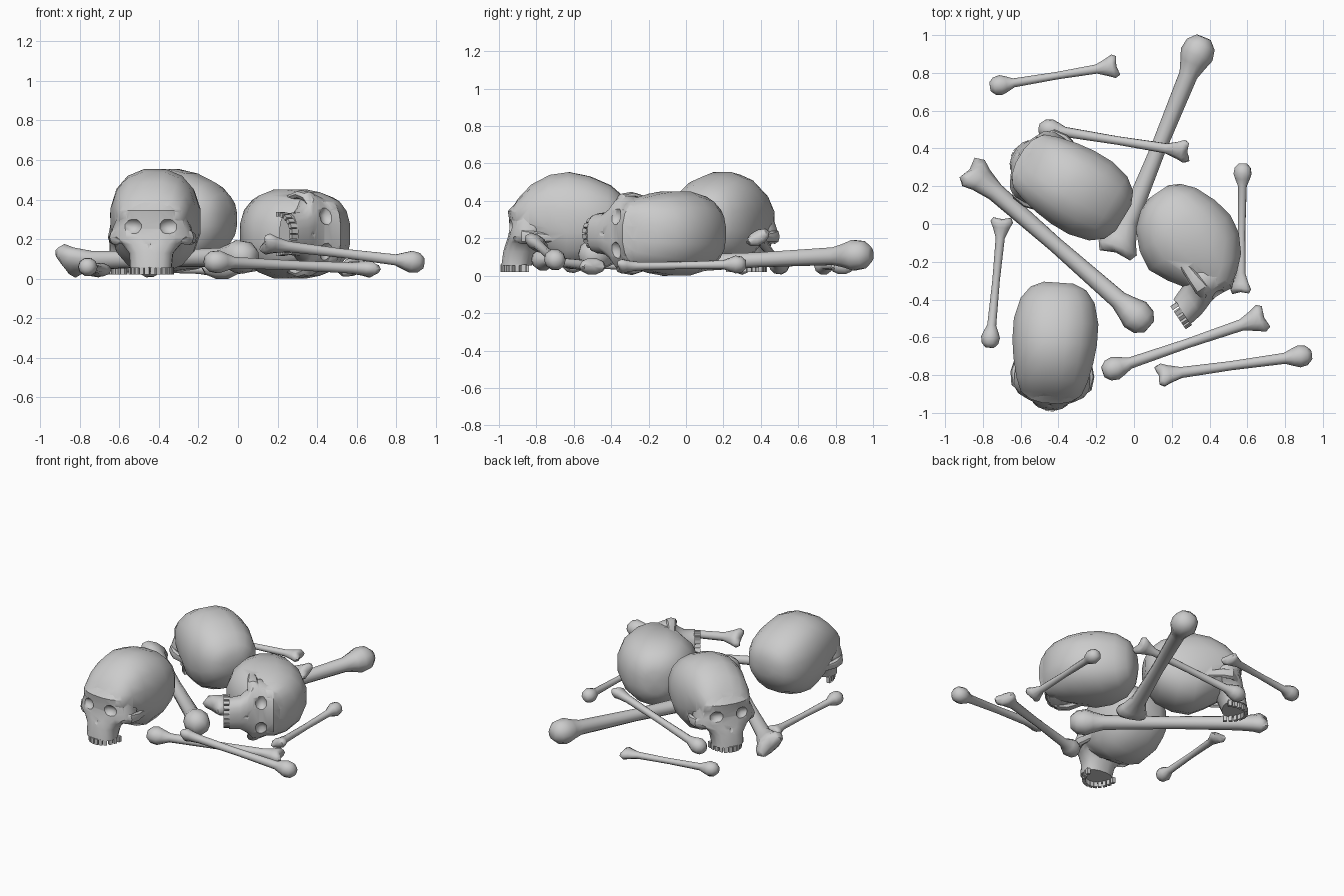
import bpy, bmesh, math
from mathutils import Vector, Matrix

if "Cube" in bpy.data.objects:
    bpy.data.objects.remove(bpy.data.objects["Cube"])

COL = bpy.context.collection


def smooth(ob, angle):
    bpy.ops.object.select_all(action='DESELECT')
    ob.select_set(True)
    bpy.context.view_layer.objects.active = ob
    bpy.ops.object.shade_smooth_by_angle(angle=math.radians(angle))


def finish(name, bm, angle=40):
    bmesh.ops.recalc_face_normals(bm, faces=bm.faces)
    me = bpy.data.meshes.new(name)
    bm.to_mesh(me)
    bm.free()
    ob = bpy.data.objects.new(name, me)
    COL.objects.link(ob)
    smooth(ob, angle)
    return ob


def loft(name, rings, angle=40):
    """Skin a list of equal-length rings and close both ends with a fan."""
    bm = bmesh.new()
    vs = [[bm.verts.new(p) for p in r] for r in rings]
    n = len(vs[0])
    for a, b in zip(vs, vs[1:]):
        for i in range(n):
            j = (i + 1) % n
            bm.faces.new((a[i], a[j], b[j], b[i]))
    for ring in (vs[0], vs[-1]):
        f = bm.faces.new(ring)
        bmesh.ops.poke(bm, faces=[f])
    return finish(name, bm, angle)


def superellipse(n, e):
    out = []
    for i in range(n):
        a = 2 * math.pi * (i + 0.5) / n
        c, s = math.cos(a), math.sin(a)
        out.append((math.copysign(abs(c) ** (2 / e), c), math.copysign(abs(s) ** (2 / e), s)))
    return out


def combine(ob, others, op):
    """Boolean each helper into ob, then delete the helper."""
    bpy.context.view_layer.objects.active = ob
    for c in others:
        m = ob.modifiers.new("combine", 'BOOLEAN')
        m.operation, m.solver, m.object = op, 'EXACT', c
        bpy.ops.object.modifier_apply(modifier=m.name)
        bpy.data.objects.remove(c)


def ball(name, loc, size):
    bm = bmesh.new()
    bmesh.ops.create_uvsphere(bm, u_segments=10, v_segments=7, radius=1,
                              matrix=Matrix.Translation(loc) @ Matrix.Diagonal((*size, 1)))
    ob = finish(name, bm)
    ob.hide_render = True
    return ob


# Cranium: sections along the forward axis (forward, bottom, top, half width)
sections = [(-.315, -.06, .07, .08), (-.285, -.13, .13, .15), (-.22, -.205, .187, .2),
            (-.11, -.255, .235, .228), (0, -.27, .258, .228), (.1, -.22, .243, .215),
            (.2, -.15, .19, .192), (.27, -.08, .115, .165), (.298, -.03, .07, .13)]
cranium = loft("bone", [[(hw * x, -f, (b + t) / 2 + (t - b) / 2 * z) for x, z in superellipse(16, 2.35)]
                        for f, b, t, hw in sections])

# Face: horizontal sections (height, front, back, half width)
sections = [(-.245, .362, .2, .105), (-.17, .352, .17, .112), (-.125, .338, .14, .15),
            (-.09, .325, .11, .203), (-.05, .318, .09, .203), (.0, .32, .08, .182), (.045, .327, .1, .172),
            (.09, .285, .1, .14)]
face = loft("face_bone", [[(hw * x, -((f + b) / 2 + (f - b) / 2 * y), z) for x, y in superellipse(16, 2.4)]
                          for z, f, b, hw in sections])

# Cheek arches hugging the skull
arches = []
for s, side in ((-1, "right"), (1, "left")):
    path = [(.14, .28, -.085, .035), (.185, .24, -.09, .04), (.2, .17, -.095, .032), (.18, .06, -.1, .02)]
    arches.append(loft(side + "_cheek_arch", [
        [(s * (x + .7 * r * math.cos(a)), -f, z + r * math.sin(a))
         for a in [k * math.pi / 4 for k in range(8)]] for x, f, z, r in path]))

# Join the skull bone, then carve shallow eye sockets and nose opening
cutters = [ball("socket_cutter", (s * .095, -.355, -.035), (.062, .075, .048)) for s in (-1, 1)]
cutters.append(ball("nose_cutter", (0, -.365, -.115), (.028, .035, .045)))
combine(cranium, [face] + arches, 'UNION')
combine(cranium, cutters, 'DIFFERENCE')
smooth(cranium, 45)

# Upper teeth along an arc
bm = bmesh.new()
for i in range(12):
    a = math.radians(4 + 172 * i / 11)
    m = (Matrix.Translation((.1 * math.cos(a), -.225 - .132 * math.sin(a), -.26))
         @ Matrix.Rotation(-a + math.pi / 2, 4, 'Z') @ Matrix.Diagonal((.023, .022, .04, 1)))
    bmesh.ops.create_cube(bm, size=1, matrix=m)
teeth = finish("teeth", bm, 20)

# Place three skulls: two upright, one lying on its side
parts = [cranium, teeth]
fa = math.radians(-56)
lying = Matrix(((0, -math.cos(fa), -math.sin(fa)), (0, -math.sin(fa), math.cos(fa)), (-1, 0, 0))).to_4x4()
places = [("front", Matrix.Translation((-.42, -.625, .3)) @ Matrix.Rotation(math.radians(-4), 4, 'Z')),
          ("back", Matrix.Translation((-.325, .195, .3)) @ Matrix.Rotation(math.radians(-121), 4, 'Z')),
          ("lying", Matrix.Translation((.3, -.095, .226)) @ lying)]
for tag, mat in places:
    for p in parts:
        ob = p.copy()
        ob.name = tag + "_skull_" + p.name
        COL.objects.link(ob)
        ob.matrix_world = mat
for p in parts:
    bpy.data.objects.remove(p)


def bone(name, start, end, r, shaft, roll=0):
    """Knob at start, two-lobed joint at end."""
    start, end = Vector(start), Vector(end)
    axis = (end - start).normalized()
    L = (end - start).length
    side = Matrix.Rotation(roll, 3, axis) @ axis.cross(Vector((0, 0, 1))).normalized()
    up = side.cross(axis)
    # distance along axis, half width, half thickness, lobe length
    prof = [(-r, .45 * r, .45 * r, 0), (-.55 * r, .88 * r, .85 * r, 0), (.1 * r, r, .95 * r, 0),
            (.65 * r, .8 * r, .75 * r, 0), (1.4 * r, shaft * 1.08, shaft * 1.08, 0),
            (L * .5, shaft * .9, shaft * .9, 0), (L - 1.7 * r, shaft * 1.1, shaft * 1.05, 0),
            (L - .6 * r, .9 * r, .6 * r, 0), (L - .1 * r, 1.2 * r, .72 * r, .2 * r),
            (L + .2 * r, .95 * r, .5 * r, .45 * r)]
    rings = []
    for t, w, h, lobe in prof:
        ring = []
        for i in range(10):
            a = 2 * math.pi * i / 10
            c, s = math.cos(a), math.sin(a)
            ext = lobe * (abs(c) - .35) * (1.2 if c > 0 else .8)
            ring.append(start + axis * (t + ext) + side * (w * c) + up * (h * s))
        rings.append(ring)
    loft(name, rings, 60)


# Long bones
bone("thigh_bone_back", (.335, .905, .11), (-.085, -.125, .06), .09, .046)
bone("thigh_bone_left", (.013, -.485, .11), (-.85, .27, .09), .09, .046, .7)
# Shorter bones
bone("arm_bone_front", (-.105, -.765, .085), (.67, -.5, .05), .063, .028)
bone("arm_bone_right", (.88, -.70, .085), (.15, -.80, .175), .06, .027, .6)
bone("arm_bone_back", (-.445, .50, .06), (.265, .385, .205), .057, .025, .5)
bone("small_bone_right", (.575, .27, .06), (.565, -.345, .05), .05, .022, .4)
bone("small_bone_back", (-.71, .735, .055), (-.11, .835, .045), .053, .022)
bone("small_bone_left", (-.76, -.605, .06), (-.70, .01, .045), .05, .022)
